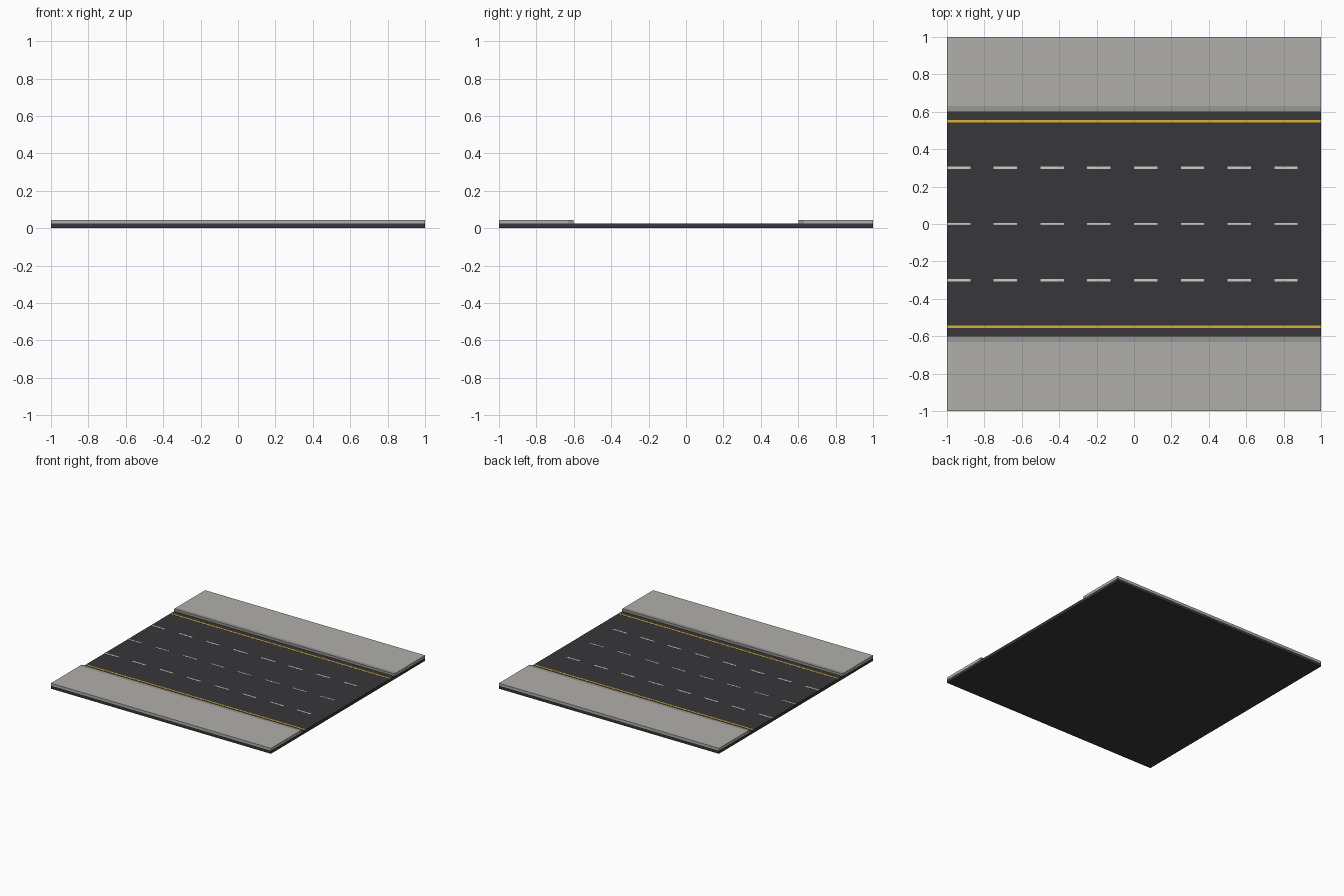
import bpy
import bmesh
from mathutils import Matrix, Vector

if "Cube" in bpy.data.objects:
    bpy.data.objects.remove(bpy.data.objects["Cube"])


def material(name, rgb):
    m = bpy.data.materials.new(name)
    m.diffuse_color = (*rgb, 1)
    m.use_nodes = True
    m.node_tree.nodes["Principled BSDF"].inputs["Base Color"].default_value = m.diffuse_color
    return m


asphalt = material("asphalt", (0.038, 0.038, 0.041))
concrete = material("concrete", (0.44, 0.43, 0.41))
curb_grey = material("curb_grey", (0.31, 0.31, 0.30))
yellow = material("yellow_paint", (0.70, 0.45, 0.03))
white = material("white_paint", (0.75, 0.75, 0.73))


def boxes(name, mat, bounds):
    """One object made of boxes, each given as (x0, x1, y0, y1, z0, z1)."""
    bm = bmesh.new()
    for x0, x1, y0, y1, z0, z1 in bounds:
        centre = Vector((x0 + x1, y0 + y1, z0 + z1)) / 2
        size = Matrix.Diagonal((x1 - x0, y1 - y0, z1 - z0, 1))
        bmesh.ops.create_cube(bm, size=1, matrix=Matrix.Translation(centre) @ size)
    mesh = bpy.data.meshes.new(name)
    bm.to_mesh(mesh)
    bm.free()
    mesh.materials.append(mat)
    obj = bpy.data.objects.new(name, mesh)
    bpy.context.collection.objects.link(obj)
    return obj


def mirrored(obj):
    """Repeat the part on the other side of the road."""
    mod = obj.modifiers.new("other_side", 'MIRROR')
    mod.use_axis = (False, True, False)


ROAD = 0.025     # road surface height
TOP = 0.045      # pavement height
PAINT = 0.026    # top of the painted markings

# Road slab
boxes("road", asphalt, [(-1, 1, -1, 1, 0, ROAD)])

# Pavements, curbs and solid edge lines
mirrored(boxes("sidewalk", concrete, [(-1, 1, 0.63, 1, ROAD, TOP)]))
mirrored(boxes("curb", curb_grey, [(-1, 1, 0.60, 0.63, ROAD, TOP)]))
mirrored(boxes("edge_line", yellow, [(-1, 1, 0.5435, 0.5565, ROAD, PAINT)]))


# Dashed lane markings
def dashes(y, width):
    return [(-1 + i * 0.25, -0.875 + i * 0.25, y - width / 2, y + width / 2, ROAD, PAINT)
            for i in range(8)]


boxes("centre_dashes", white, dashes(0, 0.01))
mirrored(boxes("lane_dashes", white, dashes(0.3, 0.013)))
